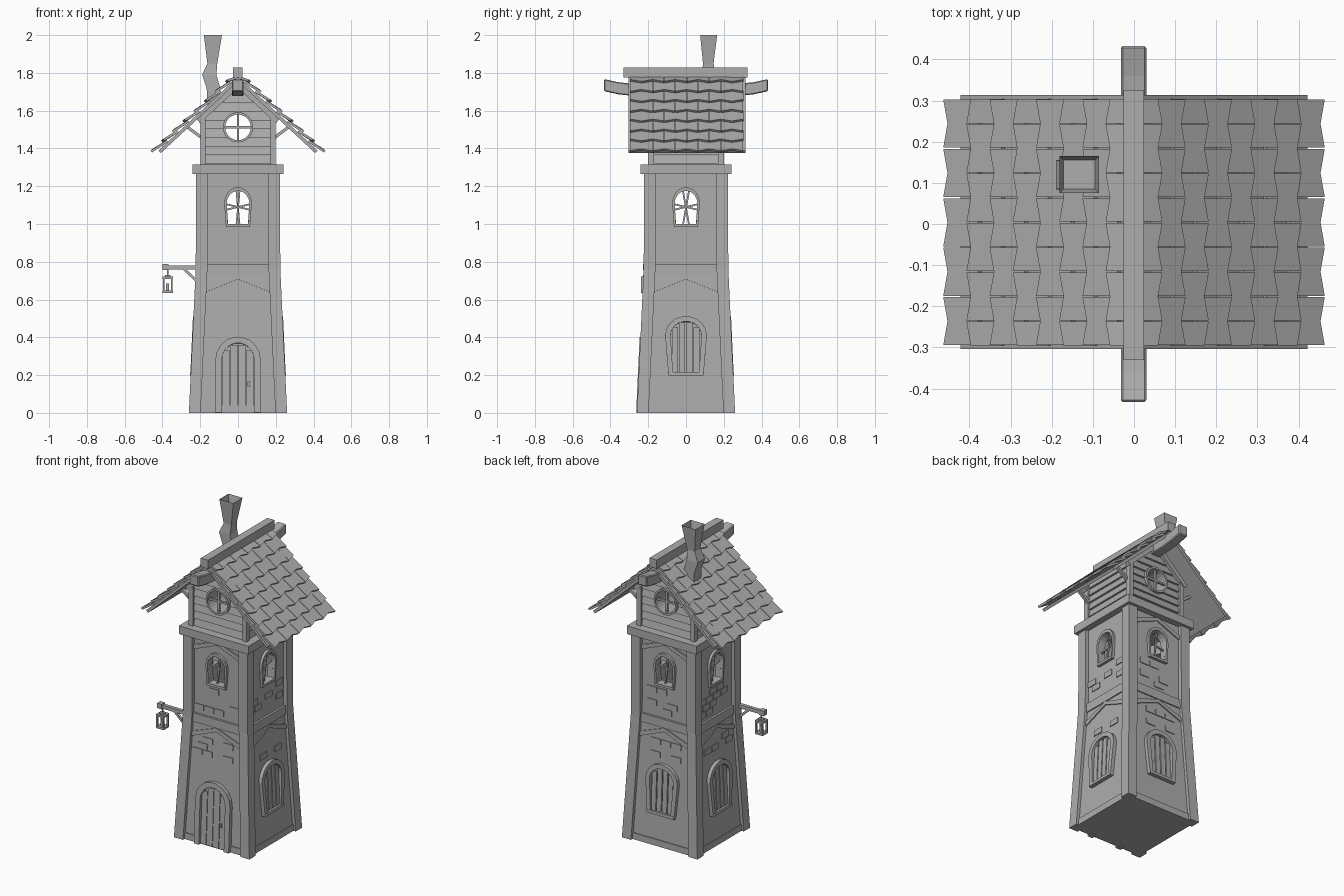
import bpy, bmesh, math, random
from mathutils import Matrix, Vector

random.seed(4)
if "Cube" in bpy.data.objects:
    bpy.data.objects.remove(bpy.data.objects["Cube"])

grey = bpy.data.materials.new("plain_grey")
grey.use_nodes = True
grey.diffuse_color = (0.42, 0.42, 0.42, 1)
grey.node_tree.nodes["Principled BSDF"].inputs["Base Color"].default_value = (0.42, 0.42, 0.42, 1)


def loft(bm, loops, cyclic=False):
    rings = [[bm.verts.new(p) for p in loop] for loop in loops]
    n = len(rings[0])
    pairs = list(zip(rings, rings[1:])) + ([(rings[-1], rings[0])] if cyclic else [])
    for a, b in pairs:
        for i in range(n):
            j = (i + 1) % n
            bm.faces.new((a[i], a[j], b[j], b[i]))
    if not cyclic:
        return bm.faces.new(rings[0]), bm.faces.new(rings[-1])


def finish(name, bm):
    bmesh.ops.recalc_face_normals(bm, faces=bm.faces)
    mesh = bpy.data.meshes.new(name)
    bm.to_mesh(mesh)
    bm.free()
    mesh.materials.append(grey)
    obj = bpy.data.objects.new(name, mesh)
    bpy.context.scene.collection.objects.link(obj)
    return obj


def slab(bm, outline, y0, y1, frame=Matrix()):
    """Extrude an (x, z) outline along y inside a frame."""
    loft(bm, [[frame @ Vector((x, y, z)) for x, z in outline] for y in (y0, y1)])


def rect(x0, x1, z0, z1):
    return [(x0, z0), (x1, z0), (x1, z1), (x0, z1)]


def tower_stack(bm, sections):
    """Rectangular sections: centre x, centre y, half x, half y, height."""
    return loft(bm, [[(cx - hx, cy - hy, z), (cx + hx, cy - hy, z), (cx + hx, cy + hy, z), (cx - hx, cy + hy, z)]
                     for cx, cy, hx, hy, z in sections])


def beam(bm, p0, p1, w, h):
    p0, p1 = Vector(p0), Vector(p1)
    d = (p1 - p0).normalized()
    side = d.cross(Vector((0, 0, 1)) if abs(d.z) < 0.9 else Vector((0, 1, 0))).normalized()
    up = side.cross(d)
    loft(bm, [[p + side * a * w / 2 + up * b * h / 2 for a, b in ((-1, -1), (1, -1), (1, 1), (-1, 1))] for p in (p0, p1)])


def arch(hb, ht, z0, zs, top, n=9):
    curve = [(-ht * math.cos(math.pi * i / n), zs + (top - zs) * math.sin(math.pi * i / n)) for i in range(n + 1)]
    return [(-hb, z0)] + curve + [(hb, z0)]


def circle(r, cz, n=24):
    return [(r * math.cos(2 * math.pi * i / n), cz + r * math.sin(2 * math.pi * i / n)) for i in range(n)]


def cut(obj, cutters):
    for c in cutters:
        c.hide_render = True
        mod = obj.modifiers.new("cut", "BOOLEAN")
        mod.object, mod.operation, mod.solver = c, "DIFFERENCE", "EXACT"
    bpy.context.view_layer.update()
    solid = bpy.data.meshes.new_from_object(obj.evaluated_get(bpy.context.evaluated_depsgraph_get()))
    obj.modifiers.clear()
    obj.data = solid


def turn(k):
    return Matrix.Rotation(k * math.pi / 2, 4, "Z")


LEAN = math.atan(0.035 / 0.76)
low = [turn(k) @ Matrix.Translation((0, -0.24, 0)) @ Matrix.Rotation(-LEAN, 4, "X") for k in range(4)]
high = [turn(k) @ Matrix.Translation((0, -0.2, 0)) for k in range(4)]

# Tower walls: solid lower storey, hollow upper storey with four openings
bm = bmesh.new()
tower_stack(bm, [(0, 0, 0.24, 0.24, 0), (0, 0, 0.205, 0.205, 0.76)])
finish("lower_wall", bm)
bm = bmesh.new()
tower_stack(bm, [(0, 0, 0.2, 0.2, 0.75), (0, 0, 0.2, 0.2, 1.28)])
upper_wall = finish("upper_wall", bm)
bm = bmesh.new()
tower_stack(bm, [(0, 0, 0.165, 0.165, 0.8), (0, 0, 0.165, 0.165, 1.25)])
cutters = [finish("room_cutter", bm)]
for k in range(2):
    bm = bmesh.new()
    slab(bm, arch(0.053, 0.06, 1.0, 1.11, 1.175), -0.4, 0.4, turn(k))
    cutters.append(finish("window_cutter", bm))
cut(upper_wall, cutters)

# Corner posts, belts and cap
for sx in (-1, 1):
    for sy in (-1, 1):
        bm = bmesh.new()
        tower_stack(bm, [(sx * c, sy * c, 0.031, 0.031, z) for c, z in ((0.229, 0), (0.193, 0.76), (0.191, 1.28))])
        finish("corner_post", bm)
for name, h, z0, z1 in (("base_belt", 0.244, 0, 0.04), ("middle_belt", 0.213, 0.73, 0.785), ("cap", 0.24, 1.265, 1.316)):
    bm = bmesh.new()
    tower_stack(bm, [(0, 0, h, h, z0), (0, 0, h, h, z1)])
    finish(name, bm)

# Braces, bricks and windows on each face
for k in range(4):
    braces, bricks = bmesh.new(), bmesh.new()
    for s in (-1, 1):
        for frame, top in [(low[k], 0.73)] + ([(high[k], 1.265)] if k % 2 == 0 else []):
            slab(braces, [(0, top), (0, top - 0.022), (s * 0.17, top - 0.09), (s * 0.17, top - 0.06)], -0.007, 0.01, frame)
    finish("chevron_braces", braces)
    for frame, z0, rows, gap in ((low[k], 0.06, 15, (0.0, 0.55)), (high[k], 0.81, 9, (0.96, 1.22))):
        for r in range(rows):
            z = z0 + r * 0.04
            for c in range(5):
                x = -0.16 + c * 0.07 - (r % 2) * 0.035
                clear = not gap[0] < z + 0.02 < gap[1] or min(abs(x), abs(x + 0.065)) > 0.115 and x * (x + 0.065) > 0
                if clear and x > -0.17 and x + 0.065 < 0.17 and random.random() < 0.3:
                    slab(bricks, rect(x, x + 0.065, z, z + 0.035), -0.005, 0.01, frame)
    finish("raised_bricks", bricks)

    bm = bmesh.new()
    slab(bm, arch(0.064, 0.073, 0.99, 1.11, 1.195) + arch(0.053, 0.06, 0.99, 1.11, 1.175)[::-1], -0.016, 0.03, high[k])
    slab(bm, rect(-0.064, 0.064, 0.985, 1.0), -0.018, 0.03, high[k])
    finish("upper_window_frame", bm)
    bm = bmesh.new()
    lean = 0.008 if k % 2 == 0 else 0.016
    tilt = -0.014 if k % 2 == 0 else 0.014
    beam(bm, high[k] @ Vector((-lean, 0.012, 0.995)), high[k] @ Vector((lean, 0.012, 1.175)), 0.009, 0.009)
    beam(bm, high[k] @ Vector((-0.06, 0.012, 1.09 - tilt)), high[k] @ Vector((0.06, 0.012, 1.09 + tilt)), 0.009, 0.009)
    finish("upper_window_bars", bm)

    bm = bmesh.new()
    if k == 0:
        slab(bm, arch(0.12, 0.12, 0, 0.28, 0.403) + arch(0.086, 0.086, 0, 0.28, 0.37)[::-1], -0.024, 0.02, low[k])
        finish("door_frame", bm)
        bm = bmesh.new()
        for x, w, t in ((-0.082, 0.037, 0.33), (-0.042, 0.04, 0.36), (0.001, 0.041, 0.36), (0.045, 0.037, 0.33)):
            slab(bm, rect(x, x + w, 0.005, t), -0.012, 0.01, low[k])
        slab(bm, rect(0.05, 0.062, 0.14, 0.165), -0.022, 0, low[k])
        finish("door_planks", bm)
    else:
        slab(bm, arch(0.093, 0.11, 0.2, 0.41, 0.512) + arch(0.068, 0.082, 0.2, 0.41, 0.484)[::-1], -0.022, 0.02, low[k])
        slab(bm, rect(-0.093, 0.093, 0.198, 0.216), -0.024, 0.02, low[k])
        finish("lower_window_frame", bm)
        bm = bmesh.new()
        for x, w, t in ((-0.073, 0.031, 0.455), (-0.036, 0.032, 0.478), (0.002, 0.032, 0.478), (0.04, 0.031, 0.455)):
            slab(bm, rect(x, x + w, 0.21, t), -0.01, 0.01, low[k])
        finish("shutter_slats", bm)

# Attic: gabled room with overlapping boards and a round opening front to back
EAVE, APEX, SLOPE = 1.59, 1.755, 0.93
bm = bmesh.new()
slab(bm, rect(-0.178, 0.178, 1.31, EAVE)[:3] + [(0, APEX), (-0.178, EAVE)], -0.178, 0.178)
attic = finish("attic_wall", bm)
attic.data.update()
bm = bmesh.new()
for k in range(4):
    for i in range(9 if k % 2 == 0 else 6):
        z0, z1 = 1.318 + i * 0.046, 1.361 + i * 0.046
        h = min(0.172, (APEX - z1) / SLOPE)
        loft(bm, [[turn(k) @ Vector((x, y, z)) for y, z in ((-0.176, z0), (-0.192, z0), (-0.183, z1), (-0.176, z1))]
                  for x in (-h, h)])
boards = finish("attic_boards", bm)
bm = bmesh.new()
slab(bm, circle(0.07, 1.512), -0.4, 0.4)
round_cutter = finish("round_cutter", bm)
cut(attic, [round_cutter])
cut(boards, [round_cutter])
for c in cutters + [round_cutter]:
    bpy.data.objects.remove(c)
for s in (-1, 1):
    bm = bmesh.new()
    loft(bm, [[(x, s * y, z) for x, z in circle(r, 1.512)]
              for r, y in ((0.08, 0.17), (0.08, 0.204), (0.068, 0.204), (0.068, 0.17))], True)
    slab(bm, rect(-0.006, 0.006, 1.44, 1.584), s * 0.18, s * 0.192)
    slab(bm, rect(-0.07, 0.07, 1.506, 1.518), s * 0.18, s * 0.192)
    finish("round_window", bm)
    # Attic posts, rafters and struts
    bm = bmesh.new()
    for t in (-1, 1):
        tower_stack(bm, [(t * 0.185, s * 0.185, 0.014, 0.016, z) for z in (1.315, 1.585)])
        beam(bm, (0, s * 0.192, APEX - 0.016), (t * 0.21, s * 0.192, APEX - 0.016 - 0.21 * SLOPE), 0.03, 0.028)
        beam(bm, (t * 0.19, s * 0.17, 1.455), (t * 0.27, s * 0.17, 1.515), 0.02, 0.016)
    finish("attic_timbers", bm)

# Roof: two slopes covered in staggered notched tiles
ang = math.atan(SLOPE)
for s in (-1, 1):
    def place(u, y, n):
        return (s * (u * math.cos(ang) + n * math.sin(ang)), y, 1.78 - u * math.sin(ang) + n * math.cos(ang))
    bm = bmesh.new()
    loft(bm, [[place(u, y, n) for u, n in ((0, 0), (0.575, 0), (0.575, -0.018), (0, -0.018))] for y in (-0.304, 0.314)])
    finish("roof_slope", bm)
    bm = bmesh.new()
    for r in range(8):
        u = 0.606 - 0.077 * r
        cuts = [j for j in range(11) if (j + r) % 2 == 0 or j in (0, 10)]
        for a, b in zip(cuts, cuts[1:]):
            shape = [(j, u if (j + r) % 2 == 0 else u - 0.014, 0.02) for j in range(a, b + 1)]
            back = max(u - 0.1, 0.015)
            shape += [(b, back, 0.003), (a, back, 0.003)]
            mid = (a + b) / 2
            loft(bm, [[place(v, -0.296 + 0.06 * (mid + (j - mid) * 0.975), n + d) for j, v, n in shape] for d in (-0.004, 0.009)])
    finish("roof_tiles", bm)

# Ridge cap and upturned ridge beam
bm = bmesh.new()
slab(bm, rect(-0.026, 0.024, 1.775, 1.829), -0.33, 0.326)
finish("ridge_cap", bm)
bm = bmesh.new()
loft(bm, [[(x, y, z + d) for x, d in ((-0.032, -0.032), (0.03, -0.032), (0.03, 0.032), (-0.032, 0.032))]
          for y, z in ((-0.433, 1.735), (-0.36, 1.719), (-0.28, 1.71), (0.28, 1.71), (0.36, 1.719), (0.433, 1.735))])
ridge_beam = finish("ridge_beam", bm)
bev = ridge_beam.modifiers.new("soft_edges", "BEVEL")
bev.width, bev.segments = 0.005, 1

# Crooked chimney with a hollow top
bm = bmesh.new()
_, top = tower_stack(bm, [(-0.125, 0.12, 0.036, 0.036, 1.62), (-0.13, 0.12, 0.036, 0.036, 1.72),
                          (-0.152, 0.12, 0.038, 0.036, 1.79), (-0.136, 0.118, 0.026, 0.028, 1.85),
                          (-0.133, 0.12, 0.048, 0.045, 2.0)])
bmesh.ops.recalc_face_normals(bm, faces=bm.faces)
bmesh.ops.inset_individual(bm, faces=[top], thickness=0.014)
bmesh.ops.translate(bm, verts=top.verts, vec=(0, 0, -0.05))
finish("chimney", bm)

# Lantern hanging from a bracket on the front corner post
LX, LY = -0.372, -0.212
bm = bmesh.new()
beam(bm, (-0.21, LY, 0.77), (-0.395, LY, 0.77), 0.022, 0.022)
beam(bm, (-0.22, LY, 0.7), (-0.29, LY, 0.765), 0.014, 0.014)
tower_stack(bm, [(-0.383, LY, 0.016, 0.016, z) for z in (0.756, 0.787)])
finish("lantern_bracket", bm)
bm = bmesh.new()
for h, z0, z1 in ((0.027, 0.636, 0.648), (0.027, 0.71, 0.722), (0.015, 0.722, 0.73), (0.003, 0.73, 0.757), (0.008, 0.648, 0.685)):
    tower_stack(bm, [(LX, LY, h, h, z) for z in (z0, z1)])
for a in (-1, 1):
    for b in (-1, 1):
        tower_stack(bm, [(LX + a * 0.021, LY + b * 0.021, 0.005, 0.005, z) for z in (0.645, 0.712)])
finish("lantern", bm)
